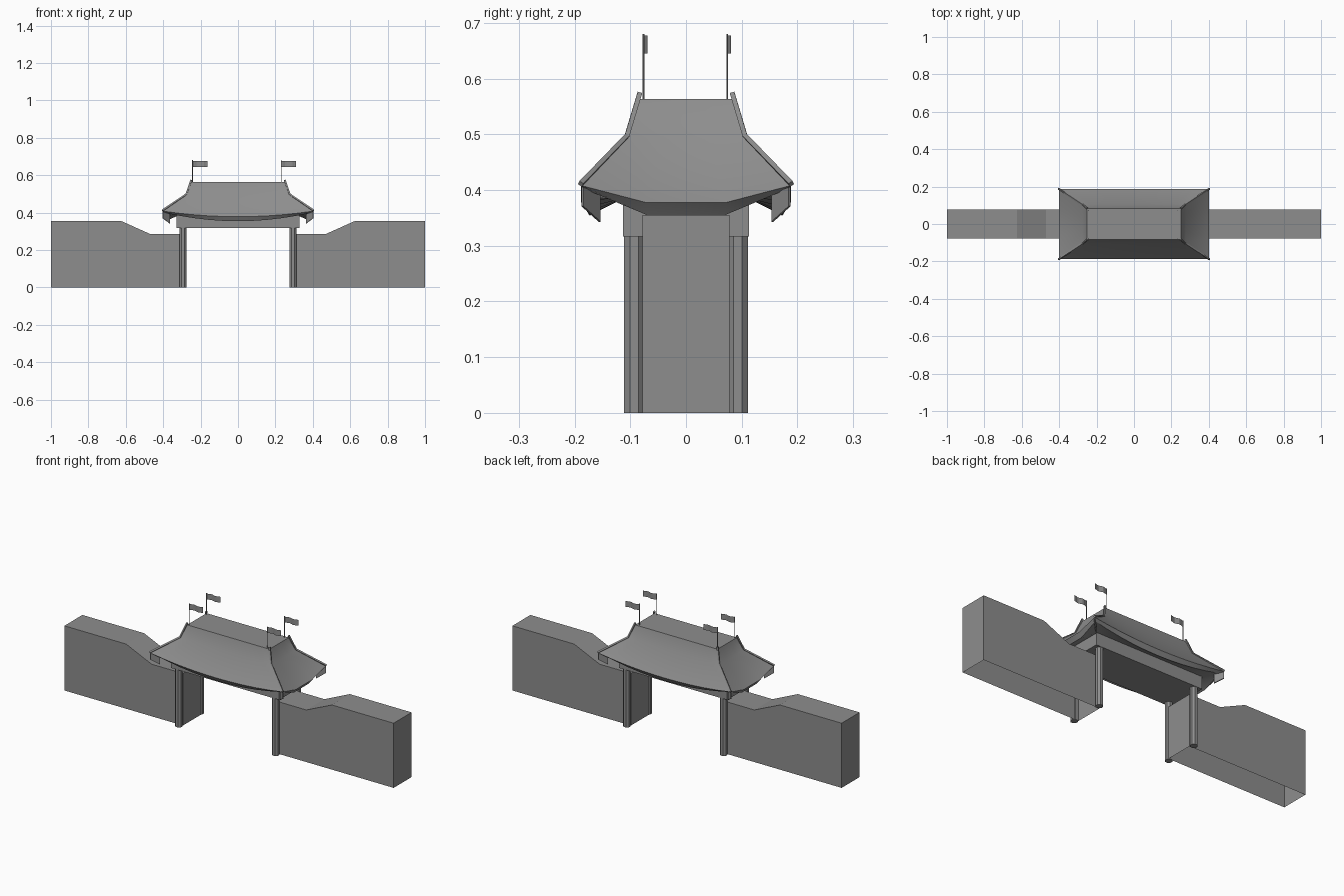
import bpy
import bmesh
import math
from mathutils import Matrix

cube = bpy.data.objects.get("Cube")
if cube:
    bpy.data.objects.remove(cube)

# Single stone colour
stone = bpy.data.materials.new("stone_grey")
stone.use_nodes = True
colour = (0.27, 0.27, 0.27, 1)
stone.diffuse_color = colour
stone.node_tree.nodes["Principled BSDF"].inputs["Base Color"].default_value = colour


def add_object(name, data):
    data.materials.append(stone)
    obj = bpy.data.objects.new(name, data)
    bpy.context.collection.objects.link(obj)
    return obj


def add_mesh(name, bm):
    bmesh.ops.recalc_face_normals(bm, faces=bm.faces)
    mesh = bpy.data.meshes.new(name)
    bm.to_mesh(mesh)
    bm.free()
    return add_object(name, mesh)


def tube(name, points, radius, resolution=0):
    curve = bpy.data.curves.new(name, "CURVE")
    curve.dimensions = "3D"
    curve.bevel_depth = radius
    curve.bevel_resolution = resolution
    curve.use_fill_caps = True
    spline = curve.splines.new("POLY")
    spline.points.add(len(points) - 1)
    for point, co in zip(spline.points, points):
        point.co = (*co, 1)
    spline.use_smooth = False
    add_object(name, curve)


def wall(name, side):
    # Sloping-topped wall, open underneath
    profile = [(0.28, 0), (0.28, 0.286), (0.47, 0.286), (0.625, 0.355), (1, 0.355), (1, 0)]
    bm = bmesh.new()
    front = [bm.verts.new((side * x, -0.078, z)) for x, z in profile]
    back = [bm.verts.new((side * x, 0.078, z)) for x, z in profile]
    bm.faces.new(front)
    bm.faces.new(back[::-1])
    for i in range(len(profile) - 1):
        bm.faces.new((front[i], back[i], back[i + 1], front[i + 1]))
    add_mesh(name, bm)


def column(name, x, y):
    # Eight-sided post with flats facing the axes
    bm = bmesh.new()
    place = Matrix.Translation((x, y, 0.1625)) @ Matrix.Rotation(math.pi / 8, 4, "Z")
    bmesh.ops.create_cone(bm, cap_ends=True, segments=8, radius1=0.0195, radius2=0.0195,
                          depth=0.325, matrix=place)
    add_mesh(name, bm)


def roof_ring(bm, hx, hy, z, sag):
    # Rectangular loop whose sides dip below the corners
    points = []
    long_steps = [-1 + i / 5 for i in range(10)]
    short_steps = [-1, -0.39, 0.39]
    for sign in (1, -1):
        points += [(sign * t * hx, -sign * hy, z - sag * (1 - t * t)) for t in long_steps]
        points += [(sign * hx, sign * t * hy, z - sag * min(1, (1 - abs(t)) / 0.61)) for t in short_steps]
    return [bm.verts.new(p) for p in points]


# Curved hipped roof with flat top, inclined fascia and soffit
bm = bmesh.new()
levels = [(0.25, 0.084, 0.563, 0), (0.277, 0.106, 0.497, 0.006), (0.402, 0.188, 0.408, 0.03),
          (0.385, 0.173, 0.398, 0.044), (0.32, 0.112, 0.385, 0)]
rings = [roof_ring(bm, *level) for level in levels]
for upper, lower in zip(rings, rings[1:]):
    for i in range(len(upper)):
        j = (i + 1) % len(upper)
        bm.faces.new((upper[i], lower[i], lower[j], upper[j]))
bm.faces.new(rings[0])
bm.faces.new(rings[-1][::-1])
roof = add_mesh("roof", bm)
bpy.ops.object.select_all(action="DESELECT")
roof.select_set(True)
bpy.context.view_layer.objects.active = roof
bpy.ops.object.shade_smooth_by_angle(angle=math.radians(28))

# Lintel box under the roof
bm = bmesh.new()
bmesh.ops.create_cube(bm, size=1)
bmesh.ops.scale(bm, verts=bm.verts, vec=(0.658, 0.226, 0.085))
bmesh.ops.translate(bm, verts=bm.verts, vec=(0, 0, 0.3595))
add_mesh("lintel", bm)


def corner_plate(name, sx, sy):
    # Thin upright plate hanging under the roof corner
    outer, inner = (sx * 0.403, sy * 0.186), (sx * 0.366, sy * 0.155)
    bm = bmesh.new()
    corners = [(*outer, 0.405), (*inner, 0.392), (*inner, 0.343), (*outer, 0.371)]
    bm.faces.new([bm.verts.new(c) for c in corners])
    plate = add_mesh(name, bm)
    solid = plate.modifiers.new("thickness", "SOLIDIFY")
    solid.thickness = 0.005
    solid.offset = 0


def flag(name, x, y):
    # Fluttering cloth strip
    bm = bmesh.new()
    steps = 8
    strips = []
    for i in range(steps + 1):
        t = i / steps
        wave = y + 0.0035 - 0.0035 * math.cos(t * 3 * math.pi)
        strips.append([bm.verts.new((x + 0.08 * t, wave, z)) for z in (0.645, 0.677)])
    for a, b in zip(strips, strips[1:]):
        bm.faces.new((a[0], b[0], b[1], a[1]))
    add_mesh(name, bm)


for sx, x_name in ((1, "left"), (-1, "right")):
    wall(f"{x_name}_wall", sx)
    for sy, y_name in ((-1, "front"), (1, "back")):
        place = f"{y_name}_{x_name}"
        column(f"{place}_column", sx * 0.294, sy * 0.093)
        corner_plate(f"{place}_corner_plate", sx, sy)
        # Hip ridge running from the top to the eave corner
        hip = [(0.25, 0.083, 0.574), (0.277, 0.106, 0.497), (0.404, 0.189, 0.411)]
        tube(f"{place}_hip_ridge", [(sx * x, sy * y, z) for x, y, z in hip], 0.006)
        # Pole and flag, all flying the same way
        px, py = sx * 0.237 - 0.006, sy * 0.075 - 0.001
        tube(f"{place}_flagpole", [(px, py, 0.56), (px, py, 0.68)], 0.002, 1)
        flag(f"{place}_flag", px, py)
